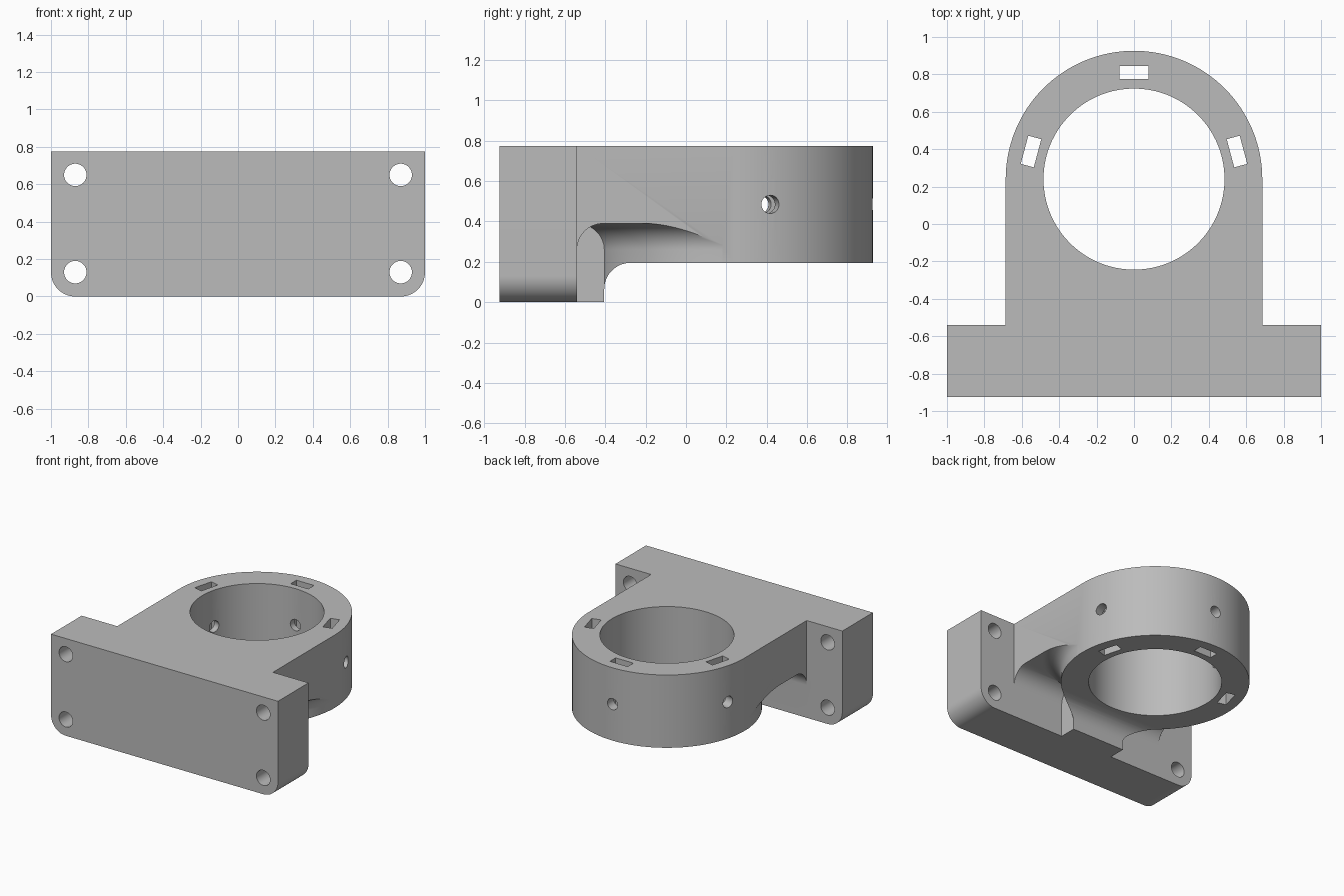
import bpy, bmesh
from math import sin, cos, pi, radians
from mathutils import Matrix, Vector

cube = bpy.data.objects.get("Cube")
if cube:
    bpy.data.objects.remove(cube, do_unlink=True)

# Main dimensions
TOP, RING_BOTTOM, CEILING = 0.775, 0.195, 0.39
FRONT, FLANGE_BACK, WEB_BACK = -0.925, -0.54, -0.405
RING_Y, OUTER, BORE = 0.24, 0.686, 0.484
FILLET, WEB_HALF = 0.13, 0.234


def make(name, bm):
    bmesh.ops.remove_doubles(bm, verts=bm.verts, dist=1e-5)
    bmesh.ops.recalc_face_normals(bm, faces=bm.faces)
    mesh = bpy.data.meshes.new(name)
    bm.to_mesh(mesh)
    bm.free()
    obj = bpy.data.objects.new(name, mesh)
    bpy.context.collection.objects.link(obj)
    return obj


def prism(name, points, axis, lo, hi):
    """Extrude a 2D outline along an axis."""
    place = {"x": lambda a, b, t: (t, a, b),
             "y": lambda a, b, t: (a, t, b),
             "z": lambda a, b, t: (a, b, t)}[axis]
    bm = bmesh.new()
    face = bm.faces.new([bm.verts.new(place(a, b, lo)) for a, b in points])
    extruded = bmesh.ops.extrude_face_region(bm, geom=[face])["geom"]
    bmesh.ops.translate(bm, vec=place(0, 0, hi - lo),
                        verts=[v for v in extruded if isinstance(v, bmesh.types.BMVert)])
    return make(name, bm)


def arc(cx, cy, r, start, end, steps=16):
    angles = [radians(start + (end - start) * i / steps) for i in range(steps + 1)]
    return [(cx + r * cos(a), cy + r * sin(a)) for a in angles]


def rod(name, r, start, end, segments=48):
    """Cylinder between two points."""
    start, end = Vector(start), Vector(end)
    d = end - start
    bm = bmesh.new()
    bmesh.ops.create_cone(bm, cap_ends=True, segments=segments, radius1=r, radius2=r,
                          depth=d.length,
                          matrix=Matrix.Translation((start + end) / 2)
                          @ d.to_track_quat("Z", "Y").to_matrix().to_4x4())
    return make(name, bm)


def cut(target, cutter):
    mod = target.modifiers.new("cut", "BOOLEAN")
    mod.operation, mod.solver, mod.object = "DIFFERENCE", "EXACT", cutter
    cutter.hide_render = True
    bpy.context.view_layer.objects.active = target
    bpy.ops.object.modifier_apply(modifier=mod.name)
    bpy.data.objects.remove(cutter, do_unlink=True)


def flared_ring():
    """Ring wall that flares out into the channel ceiling."""
    profile = [(0, -0.2), (OUTER, -0.2)]
    profile += arc(OUTER + FILLET, CEILING - FILLET, FILLET, 180, 90)
    profile += [(OUTER + FILLET, 0.6), (0, 0.6)]
    bm = bmesh.new()
    verts = [bm.verts.new((r, RING_Y, z)) for r, z in profile]
    edges = [bm.edges.new(pair) for pair in zip(verts, verts[1:])]
    bmesh.ops.spin(bm, geom=verts + edges, cent=(0, RING_Y, 0), axis=(0, 0, 1),
                   angle=2 * pi, steps=128)
    return make("flare_helper", bm)


# Body: wide flange, arm and round end in one outline
outline = [(-1, FRONT), (1, FRONT), (1, FLANGE_BACK), (OUTER, FLANGE_BACK)]
outline += arc(0, RING_Y, OUTER, 0, 180, 64)
outline += [(-OUTER, FLANGE_BACK), (-1, FLANGE_BACK)]
bracket = prism("bearing_bracket", outline, "z", 0, TOP)

# Space below the ring, with a fillet against the web
under = [(WEB_BACK, -0.1)]
under += arc(WEB_BACK + FILLET, RING_BOTTOM - FILLET, FILLET, 180, 90)
under += [(1.1, RING_BOTTOM), (1.1, -0.1)]
cut(bracket, prism("under_cutter", under, "x", -1.2, 1.2))

# Side channels between flange and ring
channel = [(FLANGE_BACK, -0.1)]
channel += arc(FLANGE_BACK + FILLET, CEILING - FILLET, FILLET, 180, 90)
channel += [(0.18, CEILING), (0.18, -0.1)]
for side in (-1, 1):
    lo, hi = sorted((side * WEB_HALF, side * 0.75))
    cutter = prism("channel_cutter", channel, "x", lo, hi)
    cut(cutter, flared_ring())
    cut(bracket, cutter)

# Rounded lower flange corners and bolt holes
for side in (-1, 1):
    corner = [(side * x, z) for x, z in
              [(1.1, -0.1), (1 - FILLET, -0.1)]
              + arc(1 - FILLET, FILLET, FILLET, -90, 0) + [(1.1, FILLET)]]
    cut(bracket, prism("corner_cutter", corner, "y", FRONT - 0.1, FLANGE_BACK + 0.05))
    for z in (0.13, 0.65):
        cut(bracket, rod("bolt_cutter", 0.06, (side * 0.87, FRONT - 0.1, z),
                         (side * 0.87, FLANGE_BACK + 0.1, z)))

# Central bore
cut(bracket, rod("bore_cutter", BORE, (0, RING_Y, -0.2), (0, RING_Y, 1), 128))

# Nut slots with radial screw holes
for angle in (15, 90, 165):
    out = Vector((cos(radians(angle)), sin(radians(angle)), 0))
    along = Vector((-out.y, out.x, 0))
    centre = Vector((0, RING_Y, 0))
    slot = [(centre + out * (0.57 + 0.036 * a) + along * 0.078 * b).xy
            for a, b in ((-1, -1), (1, -1), (1, 1), (-1, 1))]
    cut(bracket, prism("slot_cutter", slot, "z", 0.1, 0.9))
    level = centre + Vector((0, 0, 0.485))
    cut(bracket, rod("screw_cutter", 0.045, level + out * 0.4, level + out * 0.8))

# Grey finish and shading
grey = bpy.data.materials.new("plain_grey")
grey.use_nodes = True
colour = (0.5, 0.5, 0.5, 1)
grey.diffuse_color = colour
grey.node_tree.nodes["Principled BSDF"].inputs["Base Color"].default_value = colour
bracket.data.materials.clear()
bracket.data.materials.append(grey)
bpy.ops.object.select_all(action="DESELECT")
bracket.select_set(True)
bpy.context.view_layer.objects.active = bracket
bpy.ops.object.shade_smooth_by_angle(angle=radians(30))
